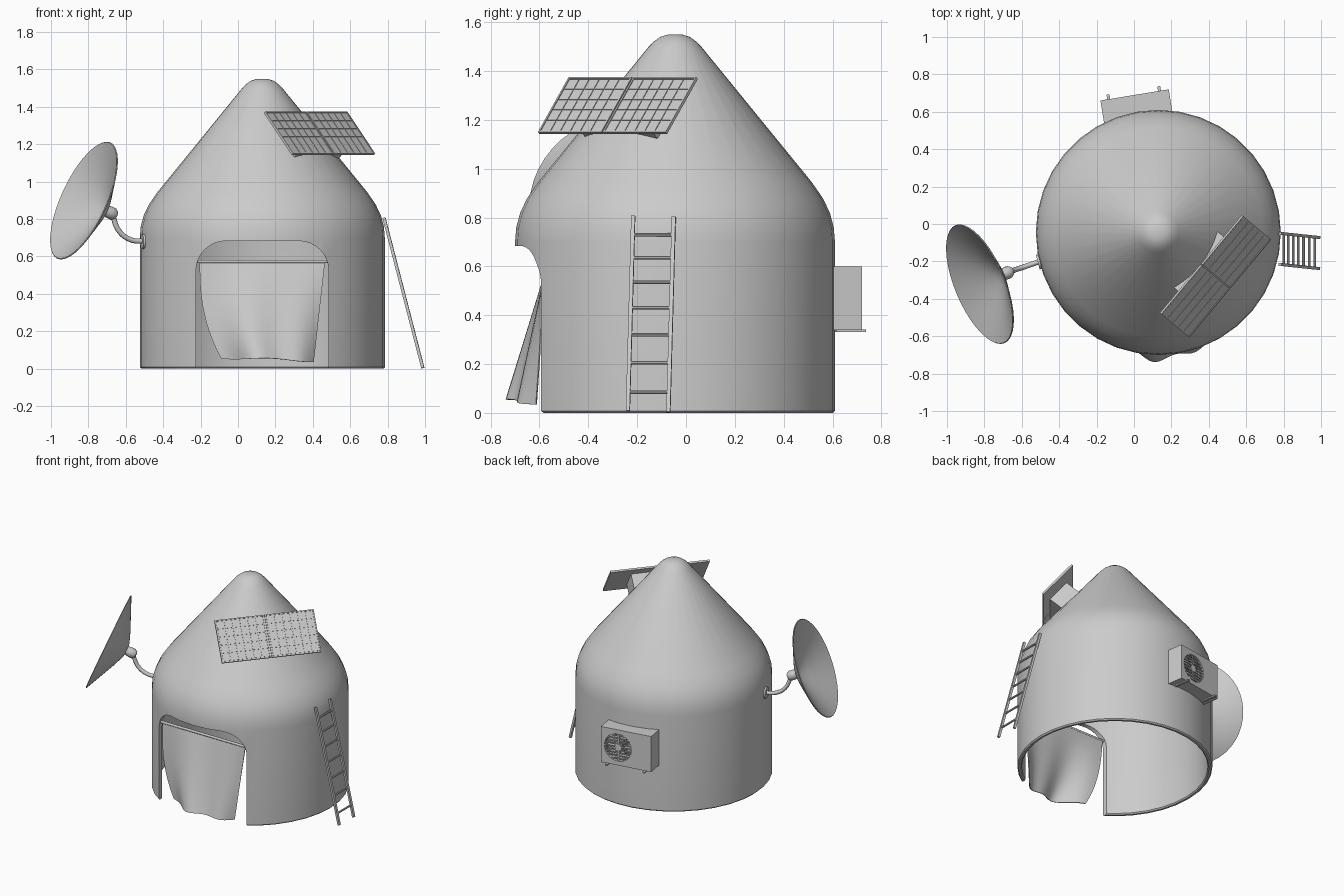
import bpy, bmesh, math
from mathutils import Vector, Matrix

if "Cube" in bpy.data.objects:
    bpy.data.objects.remove(bpy.data.objects["Cube"])

CX, CY, R = 0.13, -0.045, 0.655


def make(name, verts, faces, mat=None, smooth=None):
    me = bpy.data.meshes.new(name)
    me.from_pydata([tuple(v) for v in verts], [], faces)
    bm = bmesh.new()
    bm.from_mesh(me)
    bmesh.ops.remove_doubles(bm, verts=bm.verts, dist=1e-5)
    bmesh.ops.recalc_face_normals(bm, faces=bm.faces)
    bm.to_mesh(me)
    bm.free()
    ob = bpy.data.objects.new(name, me)
    bpy.context.collection.objects.link(ob)
    if mat:
        me.transform(mat)
    if smooth:
        shade(ob, smooth)
    return ob


def shade(ob, angle=35):
    bpy.ops.object.select_all(action='DESELECT')
    ob.select_set(True)
    bpy.context.view_layer.objects.active = ob
    bpy.ops.object.shade_smooth_by_angle(angle=math.radians(angle))


def bake(ob):
    bpy.context.view_layer.update()
    me = bpy.data.meshes.new_from_object(ob.evaluated_get(bpy.context.evaluated_depsgraph_get()))
    ob.modifiers.clear()
    ob.data = me


def cut(ob, cutter):
    m = ob.modifiers.new("cut", 'BOOLEAN')
    m.object, m.operation, m.solver = cutter, 'DIFFERENCE', 'EXACT'
    bake(ob)
    bpy.data.objects.remove(cutter)


def lathe(name, profile, n, mat, closed=False, smooth=35):
    verts = [(r * math.cos(2 * math.pi * i / n), r * math.sin(2 * math.pi * i / n), z)
             for i in range(n) for r, z in profile]
    k = len(profile)
    faces = [(i * k + j, (i + 1) % n * k + j, (i + 1) % n * k + (j + 1) % k, i * k + (j + 1) % k)
             for i in range(n) for j in range(k if closed else k - 1)]
    return make(name, verts, faces, mat, smooth)


def box(name, lo, hi, mat=None):
    v = [(x, y, z) for x in (lo[0], hi[0]) for y in (lo[1], hi[1]) for z in (lo[2], hi[2])]
    f = [(0, 1, 3, 2), (4, 6, 7, 5), (0, 4, 5, 1), (2, 3, 7, 6), (0, 2, 6, 4), (1, 5, 7, 3)]
    return make(name, v, f, mat)


def aim(p, d):
    return Matrix.Translation(p) @ Vector(d).to_track_quat('Z', 'Y').to_matrix().to_4x4()


def rod(name, a, b, r, n=12):
    a, b = Vector(a), Vector(b)
    h = (b - a).length
    return lathe(name, [(0, 0), (r, 0), (r, h), (0, h)], n, aim(a, b - a))


def prism(name, outline, y0, y1):
    n = len(outline)
    v = [(x, y, z) for y in (y0, y1) for x, z in outline]
    f = [tuple(range(n)), tuple(range(n, 2 * n))]
    f += [(i, (i + 1) % n, (i + 1) % n + n, i + n) for i in range(n)]
    return make(name, v, f)


axis = Matrix.Translation((CX, CY, 0))

# Hut shell: outer wall and rounded cone, then back down the inside
outer = [(R - .008, 0), (R, .008), (R, .70), (.65, .76), (.634, .82), (.605, .88), (.56, .945),
         (.11, 1.497), (.088, 1.52), (.06, 1.54), (.03, 1.549), (0, 1.55)]
inner = [(0, 1.51), (.07, 1.485), (.53, .925), (.60, .81), (.625, .70), (.625, .008), (.633, 0)]
hut = lathe("hut_shell", outer + inner, 36, axis, closed=True, smooth=None)

# Round-cornered doorway
x0, x1, top, cr = -.225, .485, .683, .16
arc = [(x1 - cr + cr * math.cos(a), top - cr + cr * math.sin(a))
       for a in [math.pi / 2 * i / 8 for i in range(9)]]
arch = [(x1, -.1)] + arc + [(x0 + x1 - x, z) for x, z in reversed(arc)] + [(x0, -.1)]
cut(hut, prism("door_cutter", arch, -1, -.2))
shade(hut, 35)

# Curtain and its rod
N = 20
verts = []
for j in range(N + 1):
    v = j / N
    for i in range(N + 1):
        u = i / N
        s = math.sin(math.pi * u)
        xl, xr = -.205 + .115 * v ** 2.5, .465 - .06 * v
        zb = .035 + .02 * s * s + .02 * (1 - u) ** 4
        y = -.58 - v * (.035 + .11 * s) + .02 * v * math.sin(4 * math.pi * u)
        verts.append((xl + (xr - xl) * u, y, .57 + (zb - .57) * v))
M = N + 1
curtain = make("door_curtain", verts, [(j * M + i, j * M + i + 1, (j + 1) * M + i + 1, (j + 1) * M + i)
                                       for j in range(N) for i in range(N)])
curtain.modifiers.new("cloth", 'SOLIDIFY').thickness = .006
bake(curtain)
shade(curtain, 40)
rod("curtain_rod", (-.225, -.58, .573), (.485, -.58, .573), .009)

# Satellite dish, hub, bent arm and wall plate
n = Vector((-.85, -.354, .39)).normalized()
rim = Vector((-.82, -.32, .897))
lathe("dish", [(0, -.135), (.05, -.125), (.12, -.098), (.22, -.053), (.338, 0), (.342, .004), (.338, .008),
               (.22, -.043), (.12, -.088), (.05, -.115), (0, -.125)], 40, aim(rim, n))
hub = rim - n * .135
lathe("dish_hub", [(0, -.065), (.022, -.062), (.034, -.045), (.034, -.02), (.03, .008), (0, .008)], 16, aim(hub, n))
crv = bpy.data.curves.new("dish_arm", 'CURVE')
crv.dimensions, crv.bevel_depth, crv.bevel_resolution, crv.use_fill_caps = '3D', .014, 3, True
sp = crv.splines.new('BEZIER')
path = [hub - n * .04 + Vector((0, 0, -.01)), (-.635, -.245, .735), (-.575, -.225, .69), (-.49, -.195, .68)]
sp.bezier_points.add(3)
for p, c in zip(sp.bezier_points, path):
    p.co, p.handle_left_type, p.handle_right_type = c, 'AUTO', 'AUTO'
bpy.context.collection.objects.link(bpy.data.objects.new("dish_arm", crv))
d = Vector((-.97, -.24, 0))
rod("dish_wall_plate", Vector((-.49, -.198, .68)), Vector((-.49, -.198, .68)) + d * .025, .04, 16)

# Leaning ladder
foot, head = Vector((.988, -.155, .005)), Vector((.781, -.133, .805))
lean = aim(foot, head - foot)
L = (head - foot).length
side = (lean.inverted().to_3x3() @ Vector((0, 1, 0))).normalized()
for s, nm in ((-1, "ladder_rail_left"), (1, "ladder_rail_right")):
    o = side * .083 * s
    box(nm, (o.x - .008, o.y - .008, 0), (o.x + .008, o.y + .008, L), lean)
for z in (.08, .2, .315, .425, .53, .63, .725):
    p = foot.lerp(head, z / .8)
    rod("ladder_rung", p - Vector((0, .083, 0)), p + Vector((0, .083, 0)), .007, 8)

# Cooling unit on the back wall (local +y points outwards)
ac = Matrix.Translation((.003, .69, .47)) @ Matrix.Rotation(math.radians(9.3), 4, 'Z')
case = box("cooler_case", (-.185, -.18, -.13), (.185, 0, .13), ac)
cut(case, rod("wall_cutter", (CX, CY, 0), (CX, CY, 1), R - .004, 36))
fan = Vector((.06, 0, 0))
cut(case, rod("fan_cutter", ac @ (fan + Vector((0, -.05, 0))), ac @ (fan + Vector((0, .05, 0))), .1, 32))
shade(case, 30)
for i in range(-4, 5):
    z = i * .021
    w = math.sqrt(.1 ** 2 - z * z)
    box("fan_grille_bar", (.06 - w, -.012, z - .004), (.06 + w, -.004, z + .004), ac)
box("fan_grille_post", (.055, -.014, -.1), (.065, -.006, .1), ac)
rod("fan_hub", ac @ (fan + Vector((0, -.05, 0))), ac @ (fan + Vector((0, -.003, 0))), .025, 16)
for i in range(5):
    blade = ac @ Matrix.Translation(fan + Vector((0, -.03, 0))) @ Matrix.Rotation(i * 2 * math.pi / 5, 4, 'Y') \
        @ Matrix.Rotation(.5, 4, 'X')
    box("fan_blade", (.02, -.003, -.02), (.088, .003, .02), blade)
for x in (-.14, .135):
    box("cooler_bracket", (x - .008, -.1, -.138), (x + .008, .025, -.129), ac)

# Solar panel frame: local x along its length, y up the slope, z outwards
ux = Vector((.642, .766, 0)).normalized()
out = Vector((.766, -.642, 0)).normalized()
uy = (-out * .656 + Vector((0, 0, .755))).normalized()
uz = ux.cross(uy)
pan = Matrix((ux, uy, uz)).transposed().to_4x4()
pan.translation = (.436, -.279, 1.258)
for s in (-1, 1):
    cx = s * .172
    box("solar_panel", (cx - .169, -.149, -.006), (cx + .169, .149, .002), pan)
    for e in (-1, 1):
        box("panel_frame_long", (cx - .169, e * .145 - .004, -.006), (cx + .169, e * .145 + .004, .007), pan)
        box("panel_frame_short", (cx + e * .165 - .004, -.149, -.006), (cx + e * .165 + .004, .149, .007), pan)
    for i in range(6):
        for j in range(5):
            x, y = cx + (i - 2.5) * .0535, (j - 2) * .056
            box("solar_cell", (x - .025, y - .0262, .001), (x + .025, y + .0262, .005), pan)
# Panel joiner and mounting block sunk into the cone
box("panel_joiner", (-.006, -.14, -.008), (.006, .14, 0), pan)
block = box("panel_mount", (-.19, -.085, -.2), (.19, .085, -.004), pan)
cut(block, lathe("roof_cutter", [(0, .5), (.85, .5), (.85, .588), (.10, 1.508), (0, 1.54)], 36, axis))
